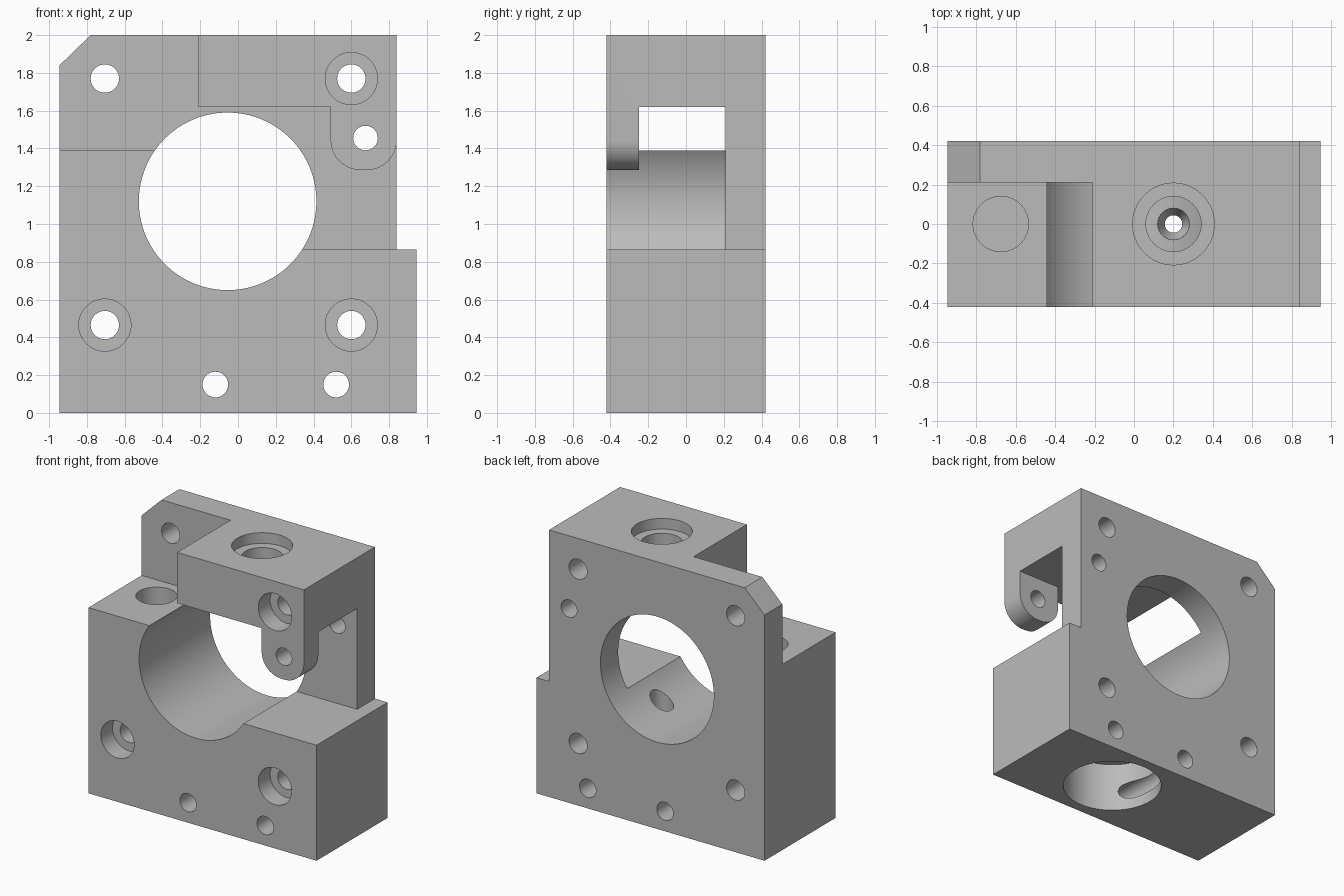
import bpy, bmesh, math
from mathutils import Matrix, Vector

cube = bpy.data.objects.get("Cube")
if cube:
    bpy.data.objects.remove(cube, do_unlink=True)

FRONT, BACK, PLATE = -0.42, 0.42, 0.21

mat = bpy.data.materials.new("machined grey")
mat.use_nodes = True
GREY = (0.5, 0.5, 0.5, 1)
mat.diffuse_color = GREY
mat.node_tree.nodes["Principled BSDF"].inputs["Base Color"].default_value = GREY


def make_object(name, bm):
    bmesh.ops.recalc_face_normals(bm, faces=bm.faces)
    mesh = bpy.data.meshes.new(name)
    bm.to_mesh(mesh)
    bm.free()
    mesh.materials.append(mat)
    obj = bpy.data.objects.new(name, mesh)
    bpy.context.collection.objects.link(obj)
    return obj


def prism(name, profile, y0, y1):
    """Extrude an x-z outline from y0 to y1."""
    bm = bmesh.new()
    face = bm.faces.new([bm.verts.new((x, y0, z)) for x, z in profile])
    ext = bmesh.ops.extrude_face_region(bm, geom=[face])
    verts = [v for v in ext["geom"] if isinstance(v, bmesh.types.BMVert)]
    bmesh.ops.translate(bm, verts=verts, vec=(0, y1 - y0, 0))
    return make_object(name, bm)


def drill(start, end, r0, r1=None, sides=64):
    """Round cutter running from start to end."""
    a, b = Vector(start), Vector(end)
    turn = (b - a).to_track_quat('Z', 'Y').to_matrix().to_4x4()
    bm = bmesh.new()
    bmesh.ops.create_cone(bm, cap_ends=True, segments=sides, radius1=r0,
                          radius2=r0 if r1 is None else r1, depth=(b - a).length,
                          matrix=Matrix.Translation((a + b) / 2) @ turn)
    return make_object("cutter", bm)


def cut(target, cutter):
    cutter.hide_render = True
    mod = target.modifiers.new("cut", 'BOOLEAN')
    mod.operation = 'DIFFERENCE'
    mod.solver = 'EXACT'
    mod.object = cutter
    bpy.context.view_layer.objects.active = target
    bpy.ops.object.modifier_apply(modifier=mod.name)
    bpy.data.objects.remove(cutter, do_unlink=True)


def arc(cx, cz, r, a0, a1, n=10):
    steps = [math.radians(a0 + (a1 - a0) * i / n) for i in range(n + 1)]
    return [(cx + r * math.cos(t), cz + r * math.sin(t)) for t in steps]


# Full block outline with chamfered top corner and side step
block = prism("bearing_block", [(-0.945, 0), (0.945, 0), (0.945, 0.865), (0.84, 0.865),
                                (0.84, 2), (-0.78, 2), (-0.945, 1.84)], FRONT, BACK)

# Front relief, leaving the upper block and its rounded ear
ear = arc(0.68, 1.445, 0.16, 0, -90) + arc(0.65, 1.445, 0.16, -90, -180)
relief = [(-1.2, 1.39), (0, 1.39), (0, 0.865), (1.2, 0.865), (1.2, 1.445)]
relief += ear + [(0.49, 1.62), (-0.21, 1.62), (-0.21, 2.2), (-1.2, 2.2)]
cut(block, prism("cutter", relief, -0.6, PLATE))

# Gap behind the ear
cut(block, prism("cutter", [(0.3, 1.1), (1.2, 1.1), (1.2, 1.62), (0.3, 1.62)], -0.25, PLATE))

# Main bore
cut(block, drill((-0.055, -1, 1.12), (-0.055, 1, 1.12), 0.47, sides=128))

# Through holes along the depth
for x, z, r in [(-0.705, 1.77, 0.075), (0.6, 1.77, 0.075), (-0.705, 0.465, 0.075),
                (0.6, 0.465, 0.075), (0.675, 1.455, 0.065),
                (-0.12, 0.15, 0.068), (0.52, 0.15, 0.068)]:
    cut(block, drill((x, -1, z), (x, 1, z), r, sides=40))

# Screw head counterbores
for x, z in [(0.6, 1.77), (-0.705, 0.465), (0.6, 0.465)]:
    cut(block, drill((x, -1, z), (x, FRONT + 0.14, z), 0.138))

# Blind hole in the left shelf
cut(block, drill((-0.675, 0, 1.5), (-0.675, 0, 0.89), 0.14))

# Stepped vertical bore in the upper block
cut(block, drill((0.2, 0, 2.2), (0.2, 0, 1.92), 0.207))
cut(block, drill((0.2, 0, 2.1), (0.2, 0, 1.3), 0.14))

# Bottom pocket and the tapered hole joining it to the main bore
cut(block, drill((0.2, 0, -0.2), (0.2, 0, 0.37), 0.345, sides=96))
cut(block, drill((0.2, 0, 1.1), (0.2, 0, 0.45), 0.08, sides=40))
cut(block, drill((0.2, 0, 0.451), (0.2, 0, 0.36), 0.08, 0.04, sides=40))

# Smooth bores, crisp edges
bpy.ops.object.select_all(action='DESELECT')
block.select_set(True)
bpy.context.view_layer.objects.active = block
bpy.ops.object.shade_smooth_by_angle(angle=math.radians(30))
